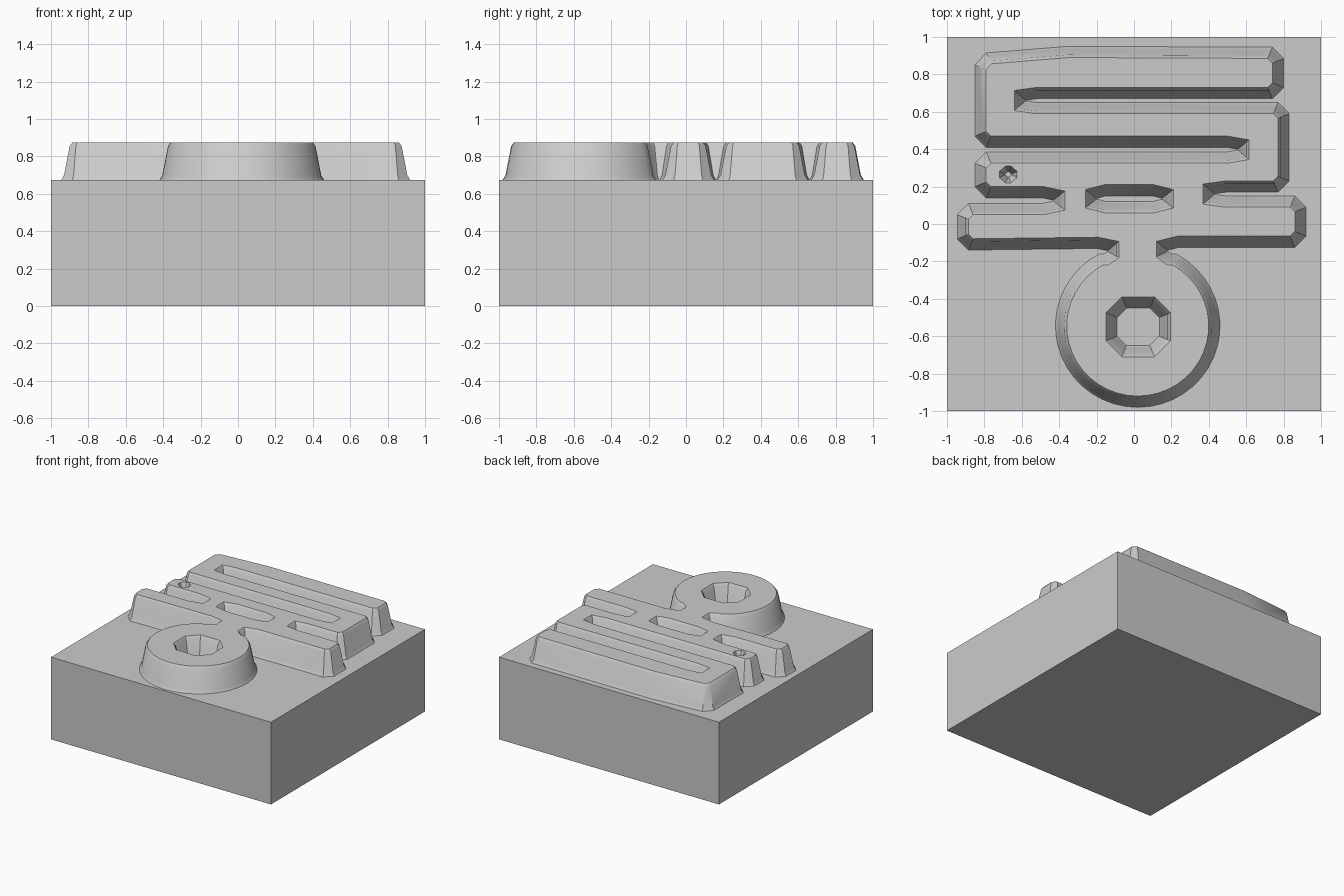
import bpy, bmesh, math
from mathutils import Vector

cube = bpy.data.objects.get("Cube")
if cube:
    bpy.data.objects.remove(cube, do_unlink=True)

FLOOR, TOP = 0.675, 0.875

stone = bpy.data.materials.new("light grey")
stone.use_nodes = True
GREY = (0.6, 0.6, 0.6, 1)
stone.diffuse_color = GREY
stone.node_tree.nodes["Principled BSDF"].inputs["Base Color"].default_value = GREY


def add_object(name, bm):
    bmesh.ops.recalc_face_normals(bm, faces=bm.faces)
    mesh = bpy.data.meshes.new(name)
    bm.to_mesh(mesh)
    bm.free()
    mesh.materials.append(stone)
    obj = bpy.data.objects.new(name, mesh)
    bpy.context.collection.objects.link(obj)
    return obj


def neighbours(pts):
    for i, p in enumerate(pts):
        yield pts[i - 1], p, pts[(i + 1) % len(pts)]


def chamfer(points, size):
    """Cut the sharp corners of a closed outline."""
    out = []
    for a, p, b in neighbours([Vector(p) for p in points]):
        if (p - a).angle(b - p) < math.radians(60):
            out.append(p)
            continue
        for q in (a, b):
            cut = min(size, 0.42 * (q - p).length)
            out.append(p + (q - p).normalized() * cut)
    return out


def inset(pts, dist):
    """Move an outline towards the material on its left."""
    out = []
    for a, p, b in neighbours(pts):
        n1 = (p - a).normalized().orthogonal()
        n2 = (b - p).normalized().orthogonal()
        # orthogonal() turns a 2D vector a quarter turn to the left
        out.append(p + (n1 + n2) * dist / (1 + n1.dot(n2)))
    return out


def sloped_wall(bm, pts, bottom, slope, floor=False):
    """Build a leaning wall with a softened rim; return the rim edges."""
    levels = ((0, bottom), (slope * 0.25, bottom + 0.025),
              (slope * 0.75, TOP - 0.02), (slope, TOP))
    rings = [[bm.verts.new((*p, z)) for p in inset(pts, d)] for d, z in levels]
    n = len(pts)
    for low, high in zip(rings, rings[1:]):
        for i in range(n):
            j = (i + 1) % n
            bm.faces.new((low[i], low[j], high[j], high[i]))
    if floor:
        bm.faces.new(rings[0])
    rim = rings[-1]
    return [bm.edges.get((rim[i], rim[(i + 1) % n])) for i in range(n)]


def box_loop(x0, x1, y0, y1):
    return [(x0, y1), (x1, y1), (x1, y0), (x0, y0)]


# Square base block
bm = bmesh.new()
bmesh.ops.create_cube(bm, size=1)
bmesh.ops.scale(bm, verts=bm.verts, vec=(2, 2, FLOOR))
bmesh.ops.translate(bm, verts=bm.verts, vec=(0, 0, FLOOR / 2))
add_object("base_block", bm)

# Relief outline: winding bars on the left, ring, then the right side
left_side = [(-0.35, 0.95), (-0.85, 0.91), (-0.85, 0.41), (0.555, 0.41),
             (0.555, 0.385), (-0.85, 0.385), (-0.85, 0.14), (-0.43, 0.14),
             (-0.43, 0.11), (-0.945, 0.11), (-0.945, -0.14), (-0.14, -0.13),
             (-0.14, -0.16)]
ring = []
for k in range(37):
    t = math.radians(118 + 304 * k / 36)
    ring.append((0.02 + 0.44 * math.cos(t), -0.545 + 0.435 * math.sin(t)))
right_side = [(0.18, -0.16), (0.18, -0.125), (0.92, -0.125), (0.92, 0.15),
              (0.43, 0.15), (0.43, 0.17), (0.83, 0.17), (0.83, 0.65),
              (-0.58, 0.65), (-0.58, 0.67), (0.8, 0.67), (0.8, 0.945)]

# Walls around the relief and its openings, then one flat top
bm = bmesh.new()
rims = sloped_wall(bm, chamfer(left_side + ring + right_side, 0.06), FLOOR, 0.06)
rims += sloped_wall(bm, chamfer(box_loop(-0.2, 0.15, 0.12, 0.15), 0.05), FLOOR, 0.06)
rims += sloped_wall(bm, chamfer(box_loop(-0.09, 0.135, -0.65, -0.45), 0.05), FLOOR, 0.06)
rims += sloped_wall(bm, chamfer(box_loop(-0.69, -0.655, 0.25, 0.28), 0.02), 0.78, 0.03, True)
bmesh.ops.triangle_fill(bm, edges=rims, use_beauty=True, normal=(0, 0, 1))
relief = add_object("raised_relief", bm)

bpy.ops.object.select_all(action="DESELECT")
relief.select_set(True)
bpy.context.view_layer.objects.active = relief
bpy.ops.object.shade_smooth_by_angle(angle=math.radians(35))
